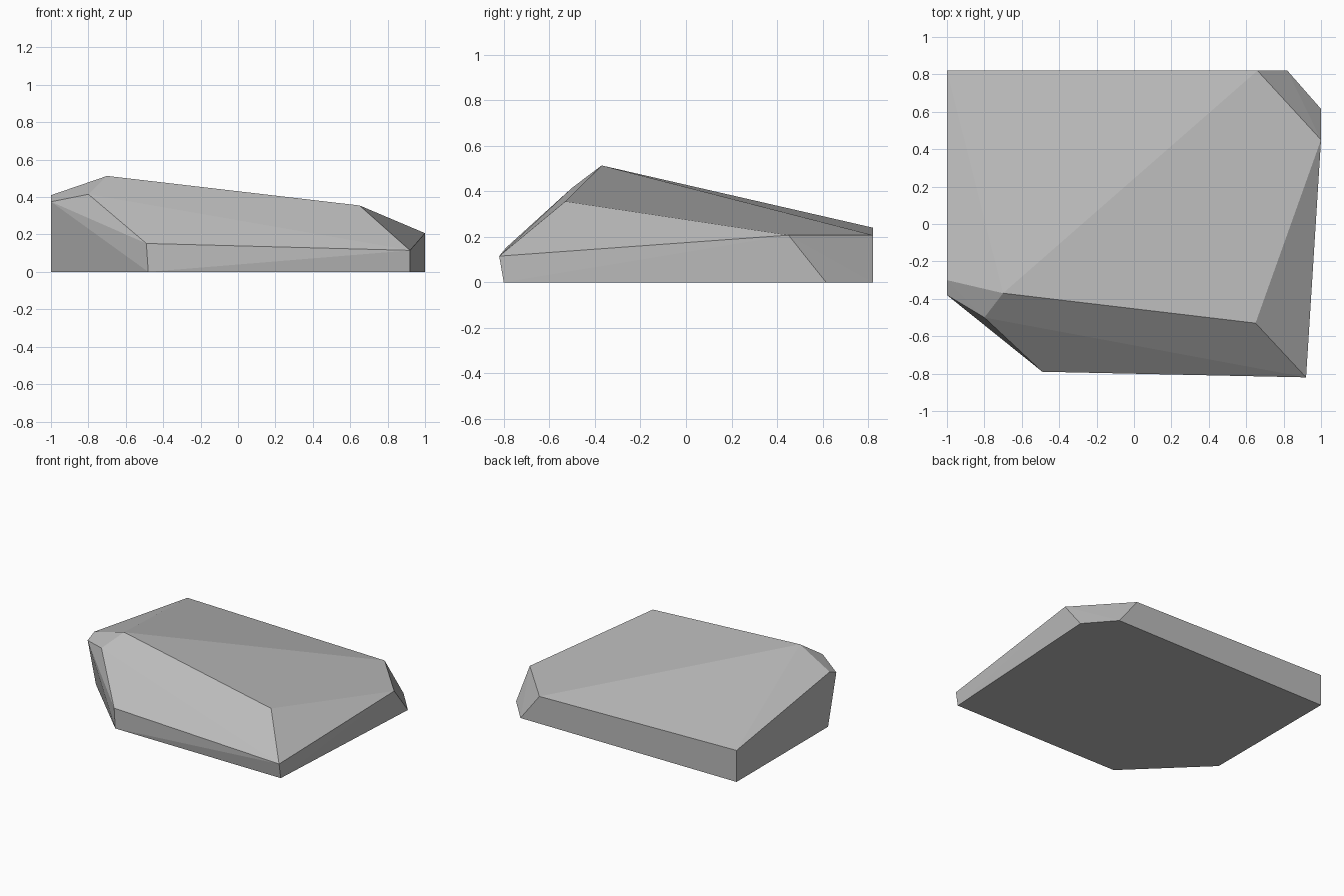
import bpy
import bmesh

cube = bpy.data.objects.get("Cube")
if cube:
    bpy.data.objects.remove(cube, do_unlink=True)

# Stone colour
stone = bpy.data.materials.new("stone grey")
stone.use_nodes = True
grey = (0.5, 0.5, 0.5, 1)
stone.diffuse_color = grey
shader = next(n for n in stone.node_tree.nodes if n.type == 'BSDF_PRINCIPLED')
shader.inputs["Base Color"].default_value = grey
shader.inputs["Roughness"].default_value = 0.9

# Footprint on the ground
base = [(-1, 0.82), (0.82, 0.82), (1, 0.615), (0.92, -0.8), (-0.48, -0.79), (-1, -0.28)]

# Lower shoulder, where the sides meet the sloping top
shoulder = [(-1, 0.82, 0.24), (0.66, 0.82, 0.207), (1, 0.45, 0.207),
            (0.92, -0.82, 0.115), (-0.49, -0.79, 0.152), (-1, -0.38, 0.375)]

# Raised front ridge
ridge = [(-0.7, -0.37, 0.513), (0.65, -0.53, 0.355), (-0.8, -0.5, 0.415), (-1, -0.3, 0.41)]

# Chiselled stone: convex skin over the three outlines
bm = bmesh.new()
for point in [(x, y, 0) for x, y in base] + shoulder + ridge:
    bm.verts.new(point)
bmesh.ops.convex_hull(bm, input=bm.verts[:])
bmesh.ops.dissolve_limit(bm, angle_limit=0.02, verts=bm.verts[:], edges=bm.edges[:])
bmesh.ops.recalc_face_normals(bm, faces=bm.faces[:])

mesh = bpy.data.meshes.new("flat_rock")
bm.to_mesh(mesh)
bm.free()
mesh.materials.append(stone)
rock = bpy.data.objects.new("flat_rock", mesh)
bpy.context.collection.objects.link(rock)
